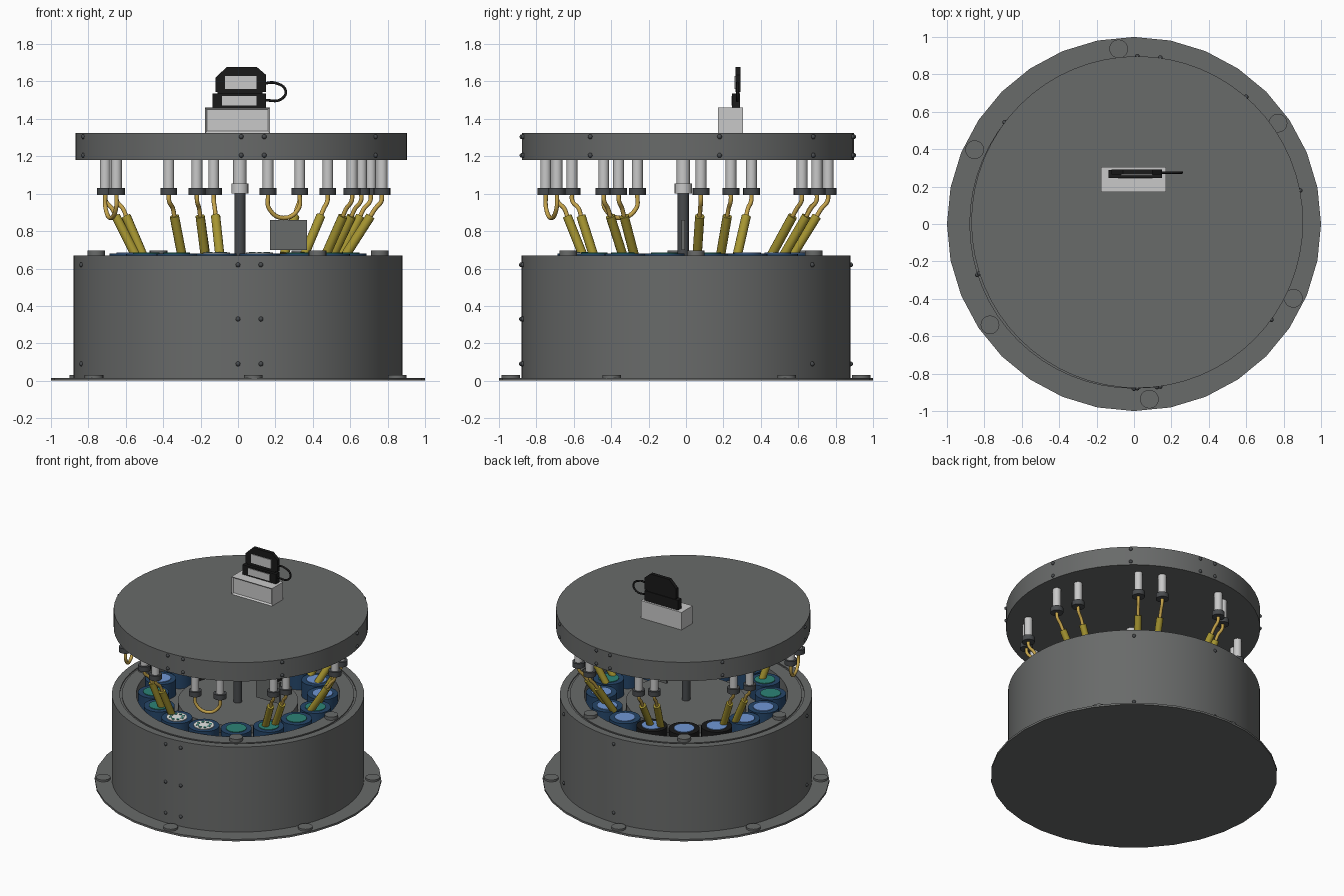
import bpy
import bmesh
import math
from mathutils import Vector

if "Cube" in bpy.data.objects:
    bpy.data.objects.remove(bpy.data.objects["Cube"], do_unlink=True)


def material(name, *color):
    mat = bpy.data.materials.new(name)
    mat.use_nodes = True
    mat.diffuse_color = (*color, 1)
    mat.node_tree.nodes["Principled BSDF"].inputs["Base Color"].default_value = (*color, 1)
    return mat


grey = material("housing grey", .14, .145, .143)
dark = material("dark grey", .065, .07, .075)
light = material("light grey", .58, .58, .58)
white = material("white", .8, .82, .8)
rod_yellow = material("rod yellow", .38, .3, .03)
wire_yellow = material("wire yellow", .56, .37, .07)
navy = material("navy", .018, .06, .14)
blue = material("sky blue", .16, .31, .66)
teal = material("teal", .026, .23, .18)
black = material("black", .01, .01, .01)


def finish(obj, name, mat, smooth=True):
    obj.name = name
    obj.data.materials.append(mat)
    if smooth:
        bpy.ops.object.select_all(action="DESELECT")
        obj.select_set(True)
        bpy.context.view_layer.objects.active = obj
        bpy.ops.object.shade_smooth_by_angle(angle=math.radians(35))
    return obj


def from_bmesh(name, bm, mat, smooth=False):
    bmesh.ops.recalc_face_normals(bm, faces=bm.faces)
    mesh = bpy.data.meshes.new(name)
    bm.to_mesh(mesh)
    bm.free()
    obj = bpy.data.objects.new(name, mesh)
    bpy.context.collection.objects.link(obj)
    return finish(obj, name, mat, smooth)


def bar(name, start, end, radius, mat, sides=16):
    """Cylinder between two points."""
    a, b = Vector(start), Vector(end)
    bpy.ops.mesh.primitive_cylinder_add(vertices=sides, radius=radius,
                                        depth=(b - a).length, location=(a + b) / 2)
    obj = bpy.context.object
    obj.rotation_euler = (b - a).to_track_quat("Z", "Y").to_euler()
    return finish(obj, name, mat)


def upright(name, x, y, low, high, radius, mat, sides=16):
    return bar(name, (x, y, low), (x, y, high), radius, mat, sides)


def lathe(name, profile, mat, sides=64):
    bm = bmesh.new()
    verts = [bm.verts.new((r, 0, z)) for r, z in profile]
    edges = [bm.edges.new(pair) for pair in zip(verts, verts[1:])]
    bmesh.ops.spin(bm, geom=verts + edges, angle=math.tau, steps=sides,
                   axis=(0, 0, 1), cent=(0, 0, 0))
    bmesh.ops.remove_doubles(bm, verts=bm.verts, dist=.0005)
    return from_bmesh(name, bm, mat, True)


def plate(name, outline, front, back, mat):
    """Extruded x-z outline between two y positions."""
    bm = bmesh.new()
    face = bm.faces.new([bm.verts.new((x, front, z)) for x, z in outline])
    out = bmesh.ops.extrude_face_region(bm, geom=[face])
    moved = [v for v in out["geom"] if isinstance(v, bmesh.types.BMVert)]
    bmesh.ops.translate(bm, verts=moved, vec=(0, back - front, 0))
    return from_bmesh(name, bm, mat)


def block(name, x0, x1, z0, z1, front, back, mat):
    return plate(name, [(x0, z0), (x1, z0), (x1, z1), (x0, z1)], front, back, mat)


def wire(name, points, radius, mat):
    curve = bpy.data.curves.new(name, "CURVE")
    curve.dimensions = "3D"
    curve.bevel_depth = radius
    curve.bevel_resolution = 2
    curve.resolution_u = 8
    spline = curve.splines.new("BEZIER")
    spline.bezier_points.add(len(points) - 1)
    for bez, point in zip(spline.bezier_points, points):
        bez.co = point
        bez.handle_left_type = bez.handle_right_type = "AUTO"
    obj = bpy.data.objects.new(name, curve)
    bpy.context.collection.objects.link(obj)
    return finish(obj, name, mat, False)


def polar(radius, degrees):
    a = math.radians(degrees)
    return radius * math.cos(a), radius * math.sin(a)


# Base plate, recessed drum and lid
upright("base_plate", 0, 0, 0, .015, 1, grey, 32)
lathe("drum", [(0, .015), (.88, .015), (.88, .67), (.825, .67), (.825, .662),
               (.81, .662), (.81, .67), (.71, .67), (.71, .56), (.42, .56),
               (.42, .62), (0, .62)], grey)
lid_x, lid_y = .017, .01
upright("lid", lid_x, lid_y, 1.18, 1.325, .887, grey, 64)

# Flat bolts on the base flange and the drum rim
for i in range(6):
    upright("flange_bolt", *polar(.94, 35 + 60 * i), .01, .03, .05, grey, 20)
for angle in (-56, 4, 64, 124, 184):
    upright("rim_bolt", *polar(.76, angle), .66, .695, .047, grey, 20)

# Small rivets around both walls
for angle in (90, 82, 49, 11, -36, -90, -82, 198, 143):
    for z in (1.205, 1.305):
        x, y = polar(.887, angle)
        bpy.ops.mesh.primitive_uv_sphere_add(segments=10, ring_count=6, radius=.013,
                                             location=(x + lid_x, y + lid_y, z))
        finish(bpy.context.object, "lid_rivet", dark)
for angle in (90, 50, -90, -82, 198):
    for z in (.09, .33, .62):
        if z != .33 or angle < 0:
            x, y = polar(.88, angle)
            bpy.ops.mesh.primitive_uv_sphere_add(segments=10, ring_count=6, radius=.013,
                                                 location=(x, y, z))
            finish(bpy.context.object, "drum_rivet", dark)

# Ring of sixteen cells with coloured caps
for i in range(16):
    angle = 11.25 + 22.5 * i
    x, y = polar(.59, angle)
    body = black if i in (4, 5, 6) else navy
    cap = white if i in (11, 12) else teal if i in (0, 9, 10, 13, 14, 15) else blue
    upright("cell_body", x, y, .56, .68, .108, body, 24)
    upright("cell_cap", x, y, .675, .685, .072, cap, 24)
    if cap == white:
        for k in range(8):
            dx, dy = polar(.045, 45 * k)
            upright("cap_hole", x + dx, y + dy, .68, .688, .011, teal, 8)

# Central post with its sleeve and side plate
upright("center_post", .01, -.015, .6, 1.02, .03, dark)
upright("post_sleeve", .01, -.015, 1.03, 1.18, .036, light)
upright("post_collar", .01, -.015, 1.0, 1.055, .046, light)
block("side_plate", .17, .37, .7, .86, -.025, -.005, grey)

# Connectors hanging below the lid
linked = [(.16, -.75), (.33, -.69), (-.71, -.26), (-.65, -.44)]
single = [(-.37, -.61), (-.22, -.69), (.61, -.44), (.66, -.36), (.77, .08), (.71, .24),
          (.48, .62), (.33, .7), (-.13, .76), (-.22, .7), (-.65, .35), (-.71, .24)]
for x, y in linked + single:
    upright("connector_tube", x, y, 1.02, 1.185, .029, light)
    upright("connector_collar", x, y, .992, 1.03, .045, dark)

# Looped wires joining neighbouring connectors
for a, b in (linked[:2], linked[2:]):
    a, b = Vector((*a, 1)), Vector((*b, 1))
    drop = Vector((0, 0, 1))
    wire("loop_wire", [a, a.lerp(b, .04) - drop * .08, a.lerp(b, .5) - drop * .13,
                       b.lerp(a, .04) - drop * .08, b], .012, wire_yellow)

# Probes leaning from the cells up to their wires
for x, y in single:
    top = Vector((x * .92, y * .92, .88))
    foot = Vector((*polar(.58, math.degrees(math.atan2(y, x))), .675))
    bar("probe", foot, top, .025, rod_yellow, 12)
    wire("probe_wire", [(x, y, 1), (x * .995, y * .995, .96), top.lerp(foot, -.2), top],
         .012, wire_yellow)

# Socket box on the lid with a recessed front
bpy.ops.mesh.primitive_cube_add(size=1, location=(-.003, .238, 1.392))
socket = bpy.context.object
socket.scale = (.346, .136, .136)
bpy.ops.object.transform_apply(location=True, rotation=False, scale=True)
bm = bmesh.new()
bm.from_mesh(socket.data)
front = [f for f in bm.faces if f.normal.y < -.9]
bmesh.ops.inset_region(bm, faces=front, thickness=.015, depth=-.012)
bm.to_mesh(socket.data)
bm.free()
finish(socket, "socket_box", light, False)

# Two-part plug with pale front panels and a wire bail
block("plug_lower", -.135, .15, 1.46, 1.535, .247, .29, black)
block("plug_neck", -.11, .13, 1.53, 1.56, .268, .285, black)
plate("plug_upper", [(-.12, 1.545), (.15, 1.545), (.15, 1.635), (.1, 1.678),
                     (-.06, 1.678), (-.12, 1.62)], .265, .292, black)
block("lower_panel", -.085, .1, 1.472, 1.523, .242, .25, light)
block("upper_panel", -.07, .1, 1.56, 1.628, .26, .268, light)
wire("wire_bail", [(.14, .275, 1.59), (.2, .275, 1.592), (.255, .275, 1.55),
                   (.23, .275, 1.505), (.14, .275, 1.5)], .007, black)
